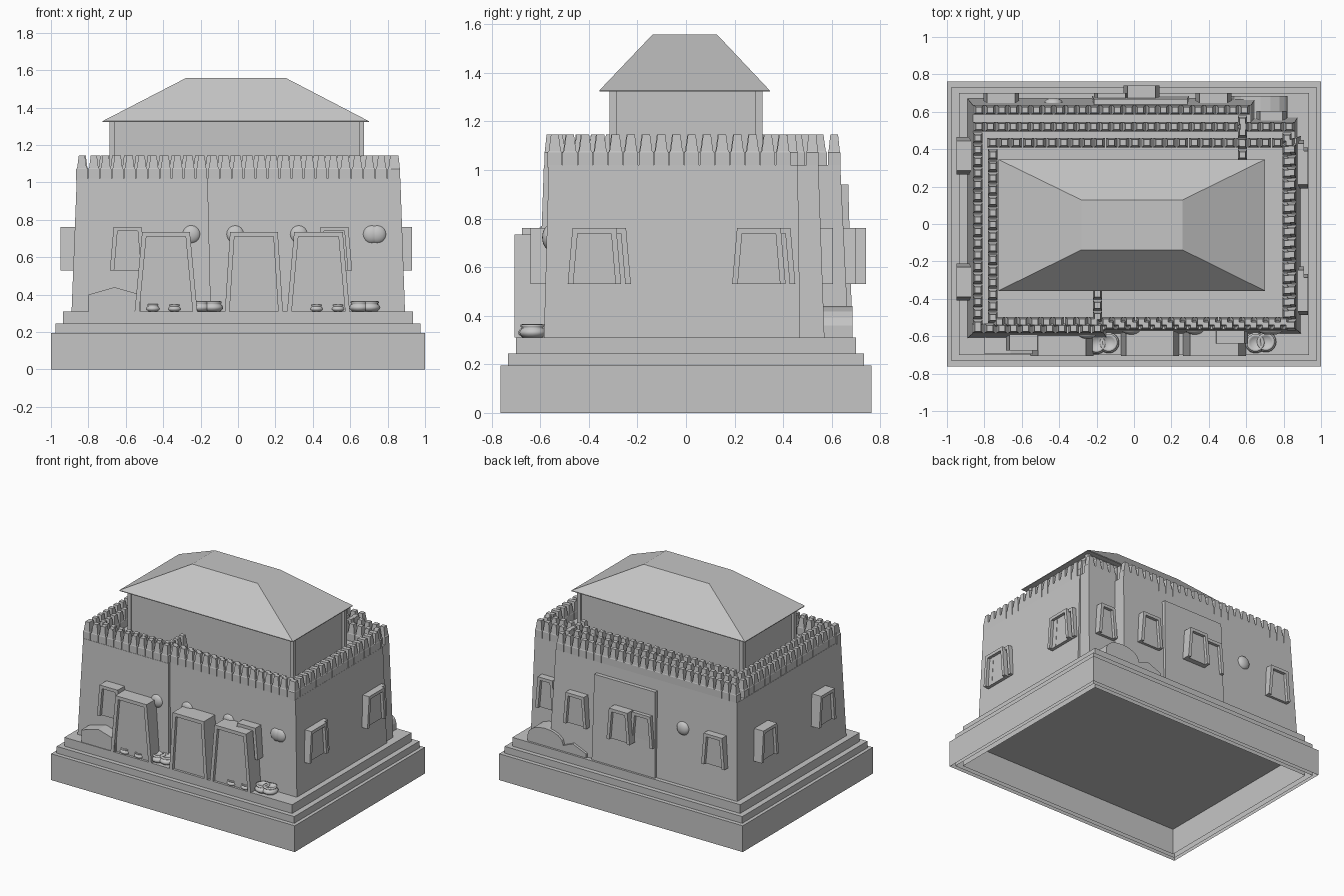
import bpy, bmesh, math
from mathutils import Matrix

if "Cube" in bpy.data.objects:
    bpy.data.objects.remove(bpy.data.objects["Cube"])

stone = bpy.data.materials.new("grey_stone")
stone.diffuse_color = (0.56, 0.56, 0.56, 1)
stone.use_nodes = True
stone.node_tree.nodes["Principled BSDF"].inputs["Base Color"].default_value = stone.diffuse_color


def finish(name, bm, smooth=False, normals=True):
    if normals:
        bmesh.ops.recalc_face_normals(bm, faces=bm.faces)
    me = bpy.data.meshes.new(name)
    bm.to_mesh(me)
    bm.free()
    me.materials.append(stone)
    for p in me.polygons:
        p.use_smooth = smooth
    ob = bpy.data.objects.new(name, me)
    bpy.context.collection.objects.link(ob)
    return ob


def stack(bm, levels, bottom=True, top=True):
    """Join rectangles (x0, x1, y0, y1, z) from bottom to top."""
    rings = [[bm.verts.new(c) for c in
              ((a, c0, z), (b, c0, z), (b, d, z), (a, d, z))]
             for a, b, c0, d, z in levels]
    for r, s in zip(rings, rings[1:]):
        for i in range(4):
            j = (i + 1) % 4
            bm.faces.new((r[i], r[j], s[j], s[i]))
    if bottom:
        bm.faces.new(rings[0][::-1])
    if top:
        bm.faces.new(rings[-1])


def block(name, *levels, **kw):
    bm = bmesh.new()
    stack(bm, levels, **kw)
    return finish(name, bm, normals=kw.get("bottom", True))


# Nested plinth steps, open underneath, with a floor closing the hollow
for hx, hy, z in ((1, .763, .195), (.975, .733, .245), (.935, .70, .31)):
    block("plinth_step", (-hx, hx, -hy, hy, 0), (-hx, hx, -hy, hy, z), bottom=False)
block("plinth_floor", (-.935, .935, -.70, .70, .195), (-.935, .935, -.70, .70, .20))

# Overlapping battered wall masses
FLOOR, DECK, TOP = .305, 1.02, 1.145
block("main_hall", (-.82, .893, -.585, .47, FLOOR), (-.785, .868, -.565, .46, DECK))
block("long_hall", (-.885, .875, -.565, .57, FLOOR), (-.86, .86, -.55, .545, DECK))
block("front_wing", (-.89, -.145, -.61, .3, FLOOR), (-.862, -.162, -.585, .3, DECK))
block("rear_wing", (-.89, .65, -.2, .67, FLOOR), (-.862, .625, -.2, .635, DECK))
block("rear_panel", (-.225, .295, .6, .685, FLOOR), (-.215, .285, .6, .668, .94))

# Upper pavilion with corner posts and a hipped roof
block("pavilion", (-.665, .655, -.305, .305, 1.0), (-.665, .655, -.305, .305, 1.327))
for x in (-.673, .66):
    for y in (-.3, .3):
        block("corner_post", (x - .014, x + .014, y - .014, y + .014, 1.0),
              (x - .014, x + .014, y - .014, y + .014, 1.327))
block("hipped_roof", (-.725, .70, -.357, .345, 1.322),
      (-.725, .70, -.357, .345, 1.327), (-.28, .258, -.138, .128, 1.557))


def battlements(name, p, q, pitch=.0625):
    """A row of tapered merlons between two points."""
    bm = bmesh.new()
    dx, dy = q[0] - p[0], q[1] - p[1]
    n = max(1, round(math.hypot(dx, dy) / pitch))
    for i in range(n + 1):
        x, y = p[0] + dx * i / n, p[1] + dy * i / n
        along = abs(dx) > abs(dy)
        lv = []
        for a, c, z in ((.030, .025, DECK - .01), (.030, .025, 1.072),
                        (.025, .023, 1.078), (.016, .016, TOP)):
            u, v = (a, c) if along else (c, a)
            lv.append((x - u, x + u, y - v, y + v, z))
        stack(bm, lv)
    finish(name, bm)


battlements("rear_wing_battlements", (-.83, .61), (.59, .61))
battlements("rear_wing_end_battlements", (.58, .55), (.58, .37))
battlements("long_hall_rear_battlements", (-.83, .52), (.83, .52))
battlements("main_hall_rear_battlements", (-.755, .435), (.83, .435))
battlements("outer_left_battlements", (-.835, .46), (-.835, -.54))
battlements("inner_left_battlements", (-.755, .37), (-.755, -.5))
battlements("outer_right_battlements", (.842, .40), (.842, -.54))
battlements("inner_right_battlements", (.818, .46), (.818, -.48))
battlements("front_battlements", (-.13, -.54), (.83, -.54))
battlements("inner_front_battlements", (-.72, -.523), (.80, -.523))
battlements("front_wing_battlements", (-.835, -.558), (-.195, -.558))
battlements("front_wing_end_battlements", (-.195, -.495), (-.195, -.375))


def surround(name, x, y, angle, wb, wt, z0, z1, depth, t, recess=.022):
    """Leaning jambs and a lintel around a slightly recessed panel."""
    h = z1 - t
    it = wb / 2 + (wt - wb) / 2 * (h - z0) / (z1 - z0) - t
    o = [(-wb / 2, z0), (-wt / 2, z1), (wt / 2, z1), (wb / 2, z0)]
    i = [(t - wb / 2, z0), (-it, h), (it, h), (wb / 2 - t, z0)]
    bm = bmesh.new()
    back, front, rim, panel = [
        [bm.verts.new((u, -d, z)) for u, z in ring]
        for d, ring in ((0, o), (depth, o), (depth, i), (depth - recess, i))]
    for k in range(3):
        for a, b in ((back, front), (front, rim), (rim, panel)):
            bm.faces.new((a[k], a[k + 1], b[k + 1], b[k]))
    bm.faces.new(panel)
    bm.faces.new(back)
    bm.faces.new((back[0], front[0], rim[0], panel[0], panel[3], rim[3], front[3], back[3]))
    bm.transform(Matrix.Translation((x, y, 0)) @ Matrix.Rotation(angle, 4, 'Z'))
    finish(name, bm)


# Doorways
for x, wb, wt in ((-.385, .335, .255), (.085, .31, .255), (.43, .335, .26)):
    surround("doorway", x, -.55, 0, wb, wt, .31, .735, .155, .025)


def window(x, y, angle, depth, w=.19):
    surround("window_frame", x, y, angle, w, w - .04, .53, .762, depth, .023)


# Windows on all four sides
for x, y, d in ((-.59, -.57, .105), (.515, -.54, .10)):
    window(x, y, 0, d)
for x, y, d, w in ((-.71, .62, .08, .19), (.425, .62, .08, .19), (.04, .64, .10, .19),
                   (-.12, .64, .06, .19), (.735, .53, .075, .16)):
    window(x, y, math.pi, d, w)
for y in (-.377, .30):
    window(.85, y, math.pi / 2, .08, .22)
    window(.85, y + .04, math.pi / 2, .06, .22)
for y in (.365, -.31):
    window(-.85, y, -math.pi / 2, .098, .2)


# Round wall bosses
def boss(x, y, z=.722):
    bm = bmesh.new()
    bmesh.ops.create_uvsphere(bm, u_segments=20, v_segments=12, radius=.05)
    bmesh.ops.scale(bm, vec=(1, .6, 1), verts=bm.verts)
    bmesh.ops.translate(bm, vec=(x, y, z), verts=bm.verts)
    finish("wall_boss", bm, True)


for x, y in ((-.25, -.585), (-.015, -.562), (.325, -.562), (.715, -.562),
             (.745, -.562), (-.43, .645)):
    boss(x, y)


# Squat pots turned from a profile
def pot(x, y, r):
    prof = [(.0, 0), (.7, 0), (.97, .25), (1, .45), (.85, .68), (.72, .74),
            (.85, .85), (.85, 1.0), (.65, 1.05), (.55, .9), (0, .85)]
    bm = bmesh.new()
    vs = [bm.verts.new((a * r, 0, .31 + h * r * .95)) for a, h in prof]
    es = [bm.edges.new(e) for e in zip(vs, vs[1:])]
    bmesh.ops.spin(bm, geom=vs + es, cent=(0, 0, 0), axis=(0, 0, 1),
                   angle=math.tau, steps=18)
    bmesh.ops.remove_doubles(bm, verts=bm.verts, dist=1e-5)
    bmesh.ops.translate(bm, vec=(x, y, 0), verts=bm.verts)
    finish("pot", bm, True)


for x, y, r in ((-.455, -.665, .04), (-.34, -.665, .038), (-.2, -.64, .056),
                (-.135, -.635, .056), (.42, -.665, .038), (.535, -.665, .038),
                (.65, -.635, .056), (.705, -.63, .056)):
    pot(x, y, r)


# Low domed ovens against the walls
def oven(name, x, y0, y1, r, spring, h, sides):
    bm = bmesh.new()
    pts = [(x - r, .305)] + [
        (x - r * math.cos(math.pi * k / sides), spring + (h - spring) * math.sin(math.pi * k / sides))
        for k in range(sides + 1)] + [(x + r, .305)]
    near, far = [[bm.verts.new((u, y, z)) for u, z in pts] for y in (y0, y1)]
    for k in range(-1, len(pts) - 1):
        bm.faces.new((near[k], near[k + 1], far[k + 1], far[k]))
    bm.faces.new(near)
    bm.faces.new(far)
    finish(name, bm)


oven("front_oven", -.66, -.695, -.58, .14, .40, .44, 2)
oven("rear_oven", .675, .53, .685, .145, .36, .44, 8)
oven("small_rear_oven", .45, .60, .685, .11, .34, .385, 2)
